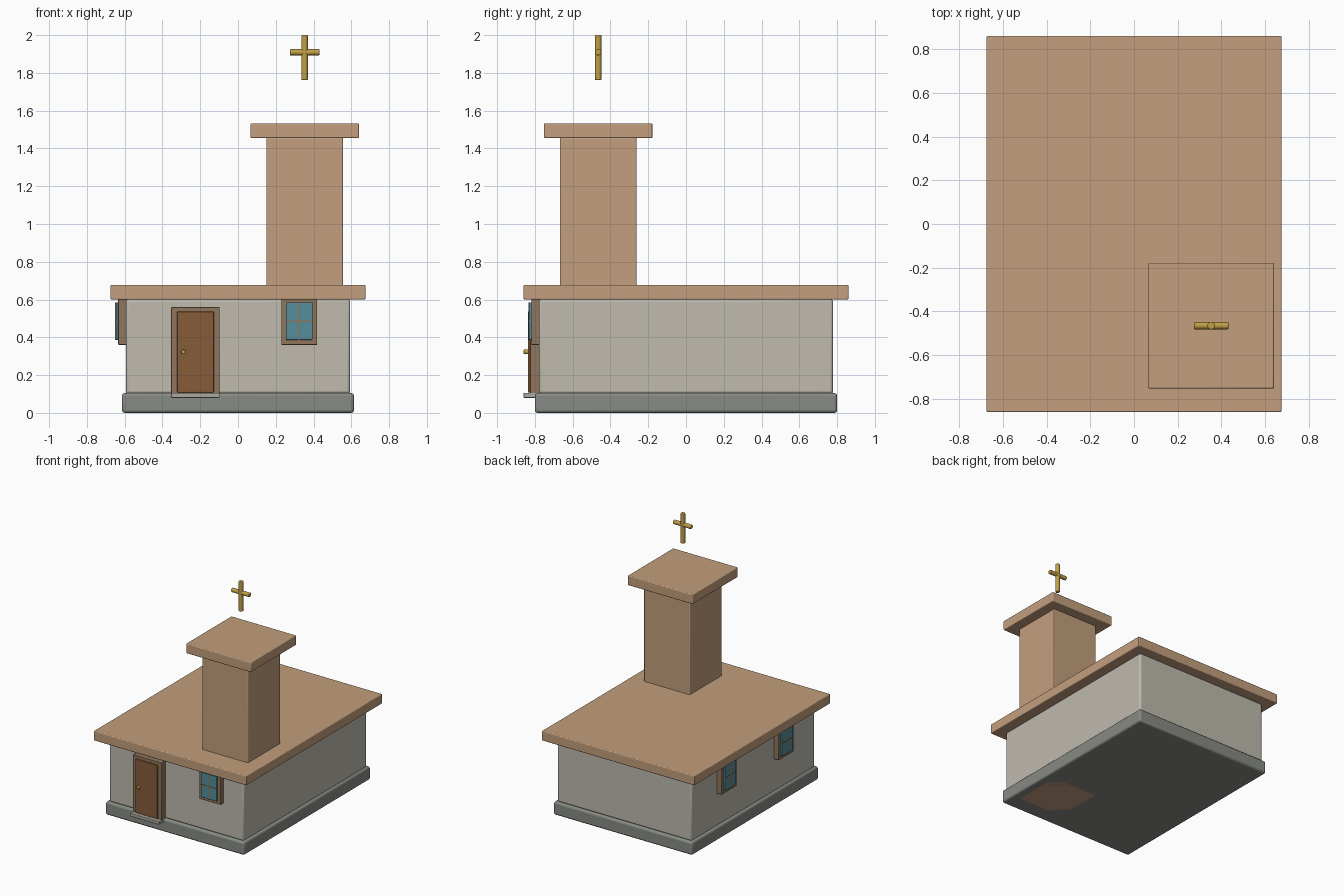
import bpy, math
from mathutils import Matrix, Vector

if "Cube" in bpy.data.objects:
    bpy.data.objects.remove(bpy.data.objects["Cube"])


def material(name, r, g, b):
    m = bpy.data.materials.new(name)
    m.diffuse_color = [(c / 255) ** 2.2 for c in (r, g, b)] + [1]
    m.use_nodes = True
    m.node_tree.nodes["Principled BSDF"].inputs["Base Color"].default_value = m.diffuse_color
    return m


PLASTER = material("plaster", 190, 185, 173)
STONE = material("stone", 134, 137, 131)
SILL = material("sill_stone", 170, 168, 158)
CLAY = material("clay", 193, 157, 124)
WOOD = material("door_wood", 132, 92, 60)
TRIM = material("trim_wood", 142, 117, 92)
GLASS = material("glass", 86, 140, 153)
GOLD = material("gold", 190, 158, 72)


def finish(o, name, mat, bevel, segments=3):
    o.name = name
    o.data.materials.append(mat)
    if bevel:
        b = o.modifiers.new("bevel", "BEVEL")
        b.width, b.segments, b.limit_method = bevel, segments, "ANGLE"
        bpy.ops.object.shade_smooth_by_angle(angle=math.radians(35))
    return o


def box(name, x, y, z, mat, bevel=0.004, frame=Matrix()):
    """Box from (min, max) pairs, baked in the given local frame."""
    bpy.ops.mesh.primitive_cube_add(size=1)
    o = bpy.context.object
    centre = Vector([(a + b) / 2 for a, b in (x, y, z)])
    size = [b - a for a, b in (x, y, z)]
    o.data.transform(frame @ Matrix.Translation(centre) @ Matrix.Diagonal((*size, 1)))
    return finish(o, name, mat, bevel)


def rod(name, centre, radius, length, mat, rot=(0, 0, 0), bevel=0.005):
    bpy.ops.mesh.primitive_cylinder_add(vertices=24, radius=radius, depth=length,
                                        location=centre, rotation=rot)
    return finish(bpy.context.object, name, mat, bevel)


def window(name, frame):
    """Window whose local wall plane is y = 0, facing -y, centred on x = 0."""
    fx, fz, gx, gz = 0.095, (0.36, 0.612), 0.07, (0.387, 0.585)
    box(name + "_surround", (-fx, fx), (-0.04, 0.02), fz, TRIM, 0.004, frame)
    box(name + "_glass", (-gx, gx), (-0.053, 0), gz, GLASS, 0.002, frame)
    box(name + "_upright_bar", (-0.004, 0.004), (-0.056, 0), gz, TRIM, 0, frame)
    box(name + "_cross_bar", (-gx, gx), (-0.056, 0), (0.482, 0.490), TRIM, 0, frame)


# Plinth, walls and flat roof
box("plinth", (-0.614, 0.614), (-0.80, 0.80), (0, 0.105), STONE, 0.015)
box("walls", (-0.594, 0.594), (-0.779, 0.779), (0.10, 0.602), PLASTER, 0.015)
box("roof_slab", (-0.675, 0.675), (-0.86, 0.86), (0.60, 0.677), CLAY, 0.006)

# Tower runs down through the building to the ground
TX, TY = 0.353, -0.465
box("tower", (TX - 0.203, TX + 0.203), (TY - 0.203, TY + 0.203), (0, 1.457), CLAY, 0.006)
box("tower_cap", (TX - 0.287, TX + 0.287), (TY - 0.287, TY + 0.287),
    (1.455, 1.533), CLAY, 0.006)

# Floating cross
rod("cross_upright", (TX, TY, 1.881), 0.0175, 0.238, GOLD)
rod("cross_arm", (TX, TY, 1.909), 0.0165, 0.158, GOLD, (0, math.pi / 2, 0))

# Door with surround, sill and knob
box("door_surround", (-0.354, -0.098), (-0.826, -0.76), (0.084, 0.561), TRIM)
box("door_panel", (-0.322, -0.128), (-0.837, -0.77), (0.108, 0.537), WOOD)
box("door_sill", (-0.355, -0.097), (-0.86, -0.77), (0.08, 0.106), SILL)
rod("door_knob", (-0.289, -0.844, 0.323), 0.012, 0.03, GOLD, (math.pi / 2, 0, 0), 0.004)

# One front window and two on the left wall
window("front_window", Matrix.Translation((0.324, -0.779, 0)))
for name, y in (("left_rear_window", 0.36), ("left_front_window", -0.36)):
    window(name, Matrix.Translation((-0.594, y, 0)) @ Matrix.Rotation(-math.pi / 2, 4, "Z"))
